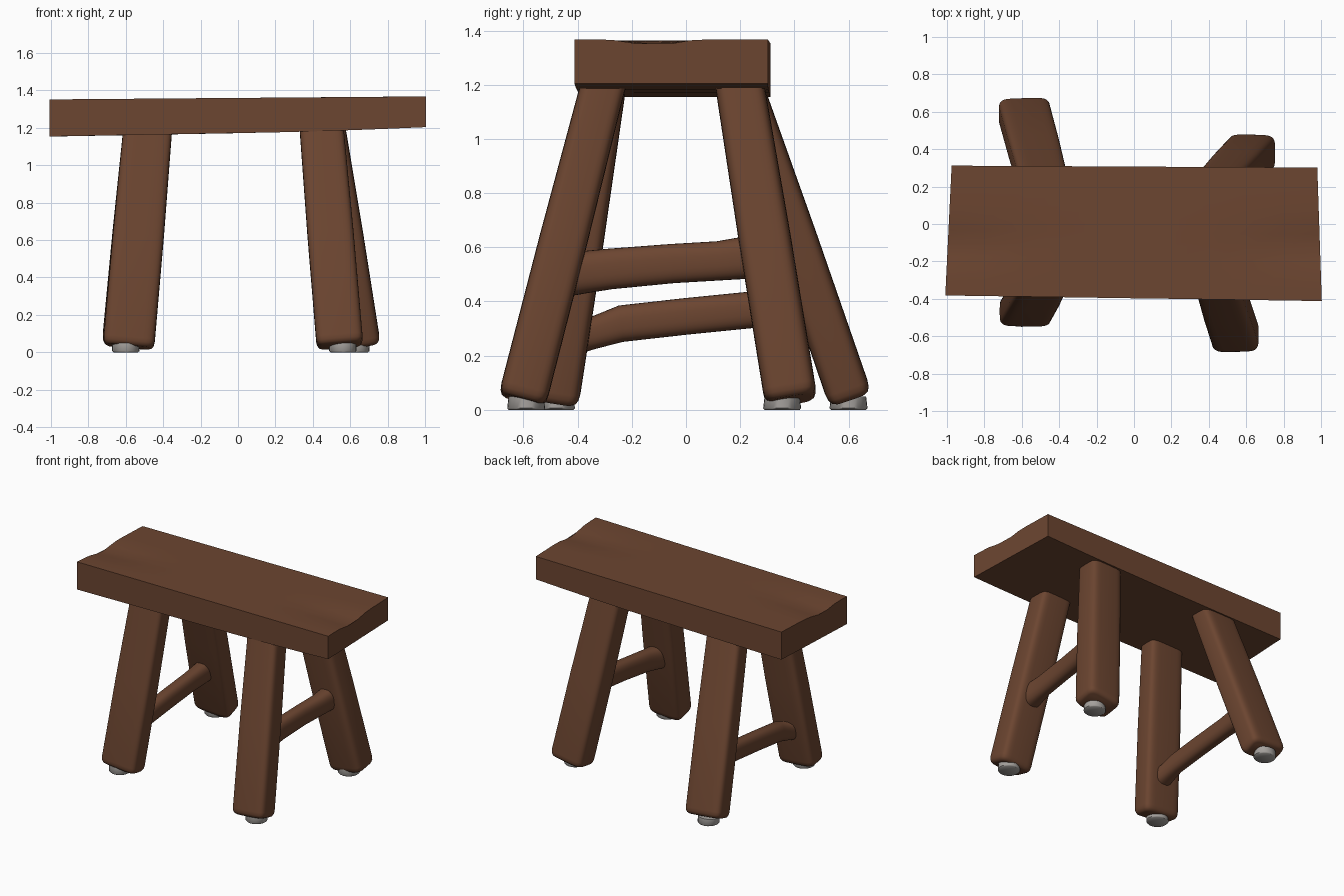
import bpy, bmesh, math
from mathutils import Vector

if "Cube" in bpy.data.objects:
    bpy.data.objects.remove(bpy.data.objects["Cube"])


def material(name, rgb):
    m = bpy.data.materials.new(name)
    m.diffuse_color = (*rgb, 1)
    m.use_nodes = True
    m.node_tree.nodes["Principled BSDF"].inputs["Base Color"].default_value = m.diffuse_color
    return m


brown = material("brown wood", (0.15, 0.06, 0.03))
grey = material("grey pad", (0.38, 0.36, 0.34))


def finish(name, bm, mat, angle=50):
    bmesh.ops.recalc_face_normals(bm, faces=bm.faces)
    me = bpy.data.meshes.new(name)
    bm.to_mesh(me)
    bm.free()
    ob = bpy.data.objects.new(name, me)
    bpy.context.collection.objects.link(ob)
    me.materials.append(mat)
    bpy.ops.object.select_all(action='DESELECT')
    ob.select_set(True)
    bpy.context.view_layer.objects.active = ob
    bpy.ops.object.shade_smooth_by_angle(angle=math.radians(angle))
    return ob


def loft(name, rings, power, mat, n=32):
    """Superellipse rings (centre, width, depth) set square to the main axis."""
    bm = bmesh.new()
    axis = (rings[-1][0] - rings[0][0]).normalized()
    u = Vector((1, 0, 0))
    u = (u - axis * u.dot(axis)).normalized()
    v = axis.cross(u)
    loops = []
    for c, w, d in rings:
        loop = []
        for i in range(n):
            a = 2 * math.pi * i / n
            ca, sa = math.cos(a), math.sin(a)
            x = math.copysign(abs(ca) ** (2 / power), ca) * w / 2
            y = math.copysign(abs(sa) ** (2 / power), sa) * d / 2
            loop.append(bm.verts.new(c + u * x + v * y))
        loops.append(loop)
    for a, b in zip(loops, loops[1:]):
        for i in range(n):
            j = (i + 1) % n
            bm.faces.new((a[i], a[j], b[j], b[i]))
    bm.faces.new(loops[0])
    bm.faces.new(loops[-1])
    return finish(name, bm, mat)


# Seat: thick rounded plank, a little crooked
bm = bmesh.new()
bmesh.ops.create_cube(bm, size=2)
bmesh.ops.subdivide_edges(bm, edges=bm.edges[:], cuts=9, use_grid_fill=True)
for vert in bm.verts:
    x, y, z = vert.co
    py = -0.045 - 0.01 * x + y * (0.352 + 0.005 * x)
    px = x * 0.992 - (0.012 * y if x > 0 else -0.017 * y)
    if z > 0:
        pz = 1.36 + 0.008 * x
        pz -= 0.025 * max(0, abs(x) - 0.5) * 2 * math.exp(-((py + 0.12) / 0.1) ** 2)
    else:
        pz = 1.172 + 0.018 * x + 0.014 * x * x * (x > 0)
    if abs(z) < 0.99:
        low, top = 1.172 + 0.018 * x + 0.014 * x * x * (x > 0), 1.36 + 0.008 * x
        pz = low + (top - low) * (z + 1) / 2
    vert.co = (px, py, pz)
seat = finish("seat", bm, brown)
bev = seat.modifiers.new("rounding", 'BEVEL')
bev.width, bev.segments = 0.04, 4
bev.limit_method, bev.angle_limit = 'ANGLE', math.radians(50)

# Legs: top centre, bottom centre, width, depth, pad centre
legs = {
    "right_front_leg": ((0.445, -0.30, 1.22), (0.545, -0.605, 0.035), 0.25, 0.18, (0.56, -0.59)),
    "right_back_leg": ((0.45, 0.195, 1.22), (0.635, 0.388, 0.035), 0.255, 0.195, (0.63, 0.355)),
    "left_front_leg": ((-0.48, -0.29, 1.22), (-0.585, -0.475, 0.03), 0.275, 0.16, (-0.60, -0.48)),
    "left_back_leg": ((-0.48, 0.20, 1.22), (-0.59, 0.605, 0.045), 0.275, 0.165, (-0.60, 0.60)),
}
for name, (top, bot, w, d, pad) in legs.items():
    t, b = Vector(top), Vector(bot)
    rings = [(b.lerp(t, f), w - s, d - s) for f, s in
             ((0, 0.05), (0.006, 0.022), (0.018, 0.006), (0.035, 0), (0.5, 0.002), (1, 0.015))]
    loft(name, rings, 5, brown)
    # Foot pad
    c = Vector((*pad, 0))
    loft(name.replace("leg", "foot_pad"),
         [(c, 0.13, 0.13), (c + Vector((0, 0, 0.006)), 0.145, 0.14),
          (c + Vector((0, 0, 0.05)), 0.145, 0.13)], 2, grey, 24)

# Stretchers, flared where they meet the legs
loft("right_stretcher", [(Vector(p), w, h) for p, w, h in (
    ((0.51, -0.46, 0.50), 0.15, 0.17), ((0.515, -0.36, 0.51), 0.12, 0.155),
    ((0.52, -0.28, 0.52), 0.10, 0.15), ((0.535, -0.05, 0.54), 0.10, 0.145),
    ((0.55, 0.12, 0.55), 0.11, 0.145), ((0.56, 0.25, 0.565), 0.13, 0.16))], 2.6, brown)
loft("left_stretcher", [(Vector(p), w, h) for p, w, h in (
    ((-0.56, -0.44, 0.28), 0.15, 0.17), ((-0.56, -0.34, 0.285), 0.12, 0.12),
    ((-0.56, -0.24, 0.318), 0.10, 0.135), ((-0.56, 0.0, 0.345), 0.10, 0.135),
    ((-0.56, 0.25, 0.37), 0.10, 0.135), ((-0.56, 0.5, 0.395), 0.13, 0.15))], 2.6, brown)
